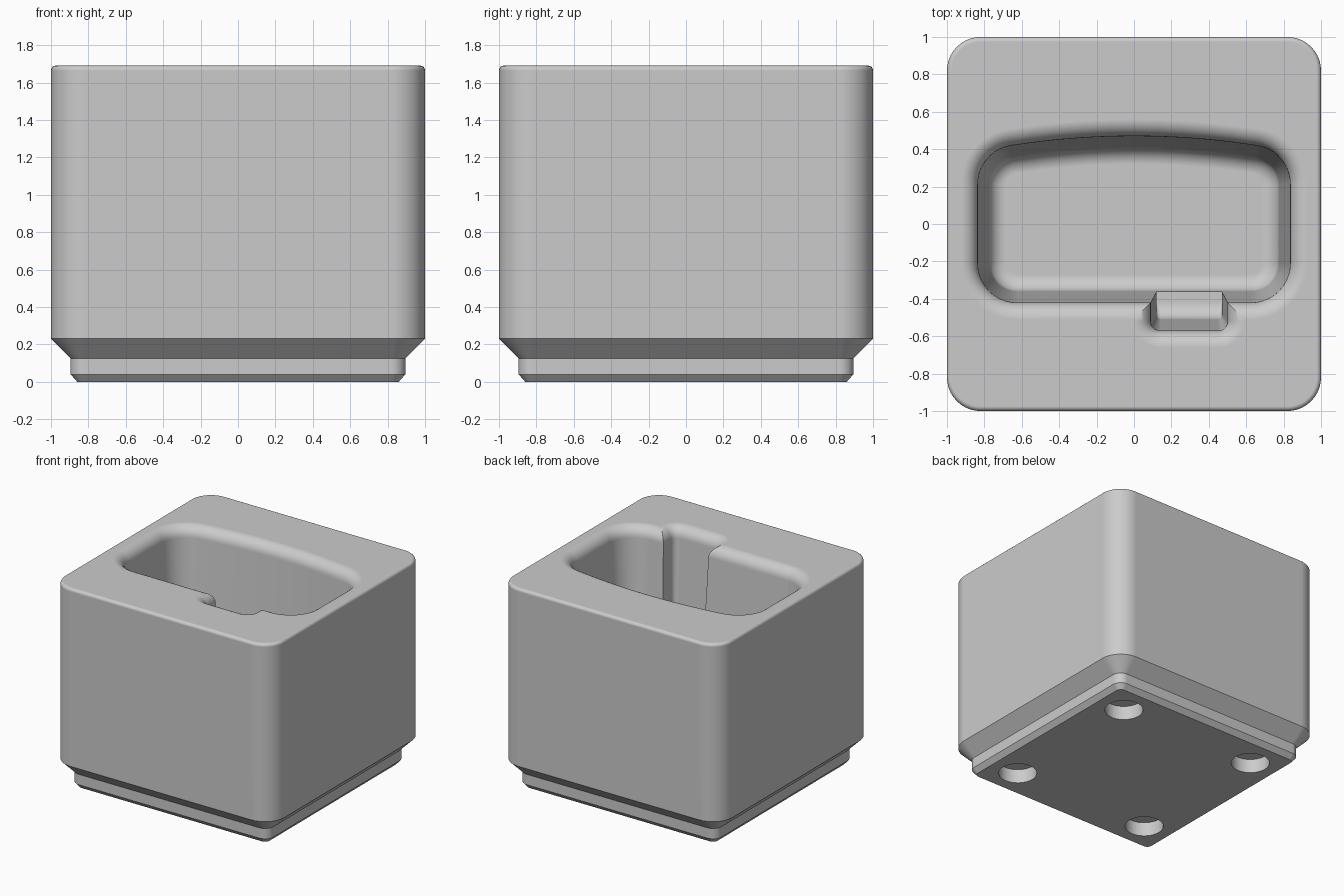
import bpy, bmesh, math

if "Cube" in bpy.data.objects:
    bpy.data.objects.remove(bpy.data.objects["Cube"])

TOP, FLOOR, FILLET = 1.69, 0.36, 0.09


def outline(arcs, off, steps=10):
    """Closed outline from arcs (cx, cy, radius, start, end), grown by off."""
    pts = []
    for cx, cy, r, a0, a1 in arcs:
        for i in range(steps + 1):
            a = math.radians(a0 + (a1 - a0) * i / steps)
            pts.append((cx + (r + off) * math.cos(a), cy + (r + off) * math.sin(a)))
    return pts


def loft(name, arcs, layers):
    """Stack grown outlines; each layer is (z, growth, y shift)."""
    bm = bmesh.new()
    rings = [[bm.verts.new((x, y + dy, z)) for x, y in outline(arcs, off)]
             for z, off, dy in layers]
    for a, b in zip(rings, rings[1:]):
        for i in range(len(a)):
            j = (i + 1) % len(a)
            bm.faces.new((a[i], a[j], b[j], b[i]))
    bm.faces.new(rings[0][::-1])
    bm.faces.new(rings[-1])
    bmesh.ops.remove_doubles(bm, verts=bm.verts, dist=1e-5)
    mesh = bpy.data.meshes.new(name)
    bm.to_mesh(mesh)
    bm.free()
    obj = bpy.data.objects.new(name, mesh)
    bpy.context.collection.objects.link(obj)
    return obj


def rounded_rect(x0, x1, y0, y1, r):
    return [(x1 - r, y1 - r, r, 0, 90), (x0 + r, y1 - r, r, 90, 180),
            (x0 + r, y0 + r, r, 180, 270), (x1 - r, y0 + r, r, 270, 360)]


def quarter(n=8):
    return [math.radians(90 * i / n) for i in range(n + 1)]


# Rounded lip shared by the pocket and the notch
lip = [(TOP - FILLET + FILLET * math.sin(a), FILLET * (1 - math.cos(a)), 0) for a in quarter()]
lip.append((TOP + 0.05, FILLET, 0))

# Block with a stepped foot and softened top edge
E = 0.025
block_layers = [(0, -0.14, 0), (0.04, -0.105, 0), (0.125, -0.105, 0), (0.23, 0, 0)]
block_layers += [(TOP - E + E * math.sin(a), -E * (1 - math.cos(a)), 0) for a in quarter(5)]
block = loft("block", rounded_rect(-1, 1, -1, 1, 0.18), block_layers)

# Main pocket: bowed back wall, slight draft, rounded floor edge
R, r, cx = 4.25, 0.21, 0.625
bow = math.degrees(math.asin(cx / (R - r)))
cy = 0.47 - R + math.sqrt((R - r) ** 2 - cx ** 2)
pocket_arcs = [(cx, cy, r, 0, 90 - bow), (0, 0.47 - R, R, 90 - bow, 90 + bow),
               (-cx, cy, r, 90 + bow, 180),
               (-cx, -0.21, r, 180, 270), (cx, -0.21, r, 270, 360)]
pocket_floor = [(FLOOR + FILLET * (1 - math.sin(a)), -0.06 - FILLET * (1 - math.cos(a)), 0)
                for a in reversed(quarter())]
pocket_floor = [(FLOOR + FILLET * (1 - math.cos(a)), -0.06 - FILLET * (1 - math.sin(a)), 0)
                for a in quarter()]
pocket = loft("pocket_cutter", pocket_arcs, pocket_floor + lip)

# Finger notch in the front wall, ending on a shallow shelf
shelf = FLOOR + FILLET
notch_floor = [(shelf + FILLET * (1 - math.cos(a)), -0.03, 0.03 + FILLET * (1 - math.sin(a)))
               for a in quarter()]
notch = loft("notch_cutter", rounded_rect(0.09, 0.5, -0.57, -0.25, 0.05), notch_floor + lip)

# Four round magnet holes in the underside
cutters = [pocket, notch]
for sx in (-1, 1):
    for sy in (-1, 1):
        bpy.ops.mesh.primitive_cylinder_add(vertices=48, radius=0.145, depth=0.24,
                                            location=(sx * 0.627, sy * 0.627, -0.005))
        hole = bpy.context.object
        hole.name = "magnet_hole_cutter"
        cutters.append(hole)

# Cut everything out of the block
bpy.ops.object.select_all(action='DESELECT')
bpy.context.view_layer.objects.active = block
block.select_set(True)
for c in cutters:
    mod = block.modifiers.new("cut", 'BOOLEAN')
    mod.operation, mod.solver, mod.object = 'DIFFERENCE', 'EXACT', c
    bpy.ops.object.modifier_apply(modifier=mod.name)
for c in cutters:
    bpy.data.objects.remove(c)

bpy.ops.object.shade_smooth_by_angle(angle=math.radians(30))
weighted = block.modifiers.new("even_shading", 'WEIGHTED_NORMAL')
weighted.keep_sharp = True

grey = bpy.data.materials.new("grey")
grey.diffuse_color = (0.6, 0.6, 0.6, 1)
grey.use_nodes = True
grey.node_tree.nodes["Principled BSDF"].inputs["Base Color"].default_value = grey.diffuse_color
block.data.materials.clear()
block.data.materials.append(grey)
